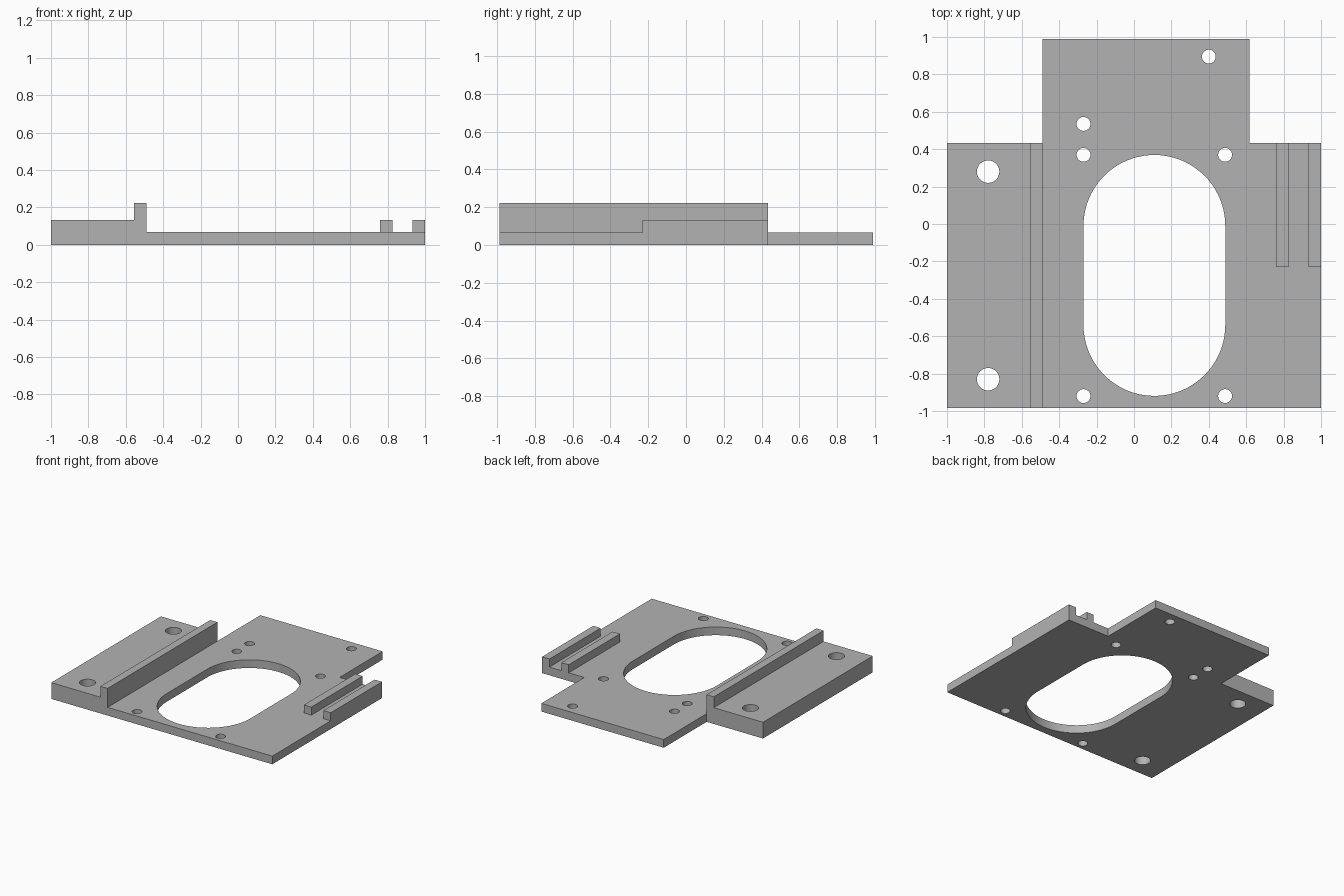
import bpy, bmesh
from math import pi, cos, sin

if "Cube" in bpy.data.objects:
    bpy.data.objects.remove(bpy.data.objects["Cube"])

FRONT, SHOULDER, BACK = -0.985, 0.433, 0.988
PLATE, STEP, RIB = 0.067, 0.133, 0.222

grey = bpy.data.materials.new("plain grey")
grey.use_nodes = True
grey.diffuse_color = (0.45, 0.45, 0.45, 1)
grey.node_tree.nodes["Principled BSDF"].inputs["Base Color"].default_value = grey.diffuse_color


def prism(name, points, offset):
    """Extrude a closed outline of 3D points along offset."""
    bm = bmesh.new()
    face = bm.faces.new([bm.verts.new(p) for p in points])
    result = bmesh.ops.extrude_face_region(bm, geom=[face], use_keep_orig=True)
    moved = [v for v in result["geom"] if isinstance(v, bmesh.types.BMVert)]
    bmesh.ops.translate(bm, verts=moved, vec=offset)
    bmesh.ops.recalc_face_normals(bm, faces=bm.faces)
    mesh = bpy.data.meshes.new(name)
    bm.to_mesh(mesh)
    bm.free()
    mesh.materials.append(grey)
    obj = bpy.data.objects.new(name, mesh)
    bpy.context.collection.objects.link(obj)
    return obj


def cutter(x, y_low, y_high, radius, steps=24):
    """Vertical round or slotted cutter through the full height."""
    points = []
    for y, start in ((y_high, 0), (y_low, pi)):
        for i in range(steps + 1):
            a = start + pi * i / steps
            if y_low == y_high and i == steps:
                continue
            points.append((x + radius * cos(a), y + radius * sin(a), -0.1))
    return prism("hole_cutter", points, (0, 0, 0.5))


def drill(obj, cutters):
    """Cut the openings, keep the result and discard the cutters."""
    for c in cutters:
        c.hide_render = True
        mod = obj.modifiers.new("opening", "BOOLEAN")
        mod.operation, mod.solver, mod.object = "DIFFERENCE", "EXACT", c
    bpy.context.view_layer.update()
    graph = bpy.context.evaluated_depsgraph_get()
    mesh = bpy.data.meshes.new_from_object(obj.evaluated_get(graph))
    obj.modifiers.clear()
    obj.data = mesh
    for c in cutters:
        bpy.data.objects.remove(c)
    bpy.ops.object.select_all(action="DESELECT")
    obj.select_set(True)
    bpy.context.view_layer.objects.active = obj
    bpy.ops.object.shade_smooth_by_angle(angle=0.5)


# Base plate with a rear tab
outline = [(-0.49, FRONT), (1, FRONT), (1, SHOULDER), (0.617, SHOULDER),
           (0.617, BACK), (-0.49, BACK)]
plate = prism("base_plate", [(x, y, 0) for x, y in outline], (0, 0, PLATE))

# Central slot and screw holes
corners = [(x, y) for x in (-0.27, 0.487) for y in (-0.92, 0.37)]
screws = corners + [(-0.27, 0.535), (0.4, 0.895)]
drill(plate, [cutter(0.109, -0.54, -0.01, 0.379, 40)]
      + [cutter(x, y, y, 0.037) for x, y in screws])

# Thick side flange with its upright rib
section = [(-1, 0), (-0.49, 0), (-0.49, RIB), (-0.555, RIB), (-0.555, STEP), (-1, STEP)]
flange = prism("side_flange", [(x, FRONT, z) for x, z in section],
               (0, SHOULDER - FRONT, 0))
drill(flange, [cutter(-0.78, y, y, 0.06) for y in (-0.83, 0.28)])

# Pair of guide rails
for name, x0, x1 in (("inner_rail", 0.758, 0.825), ("outer_rail", 0.933, 1)):
    section = [(x0, PLATE), (x1, PLATE), (x1, STEP), (x0, STEP)]
    prism(name, [(x, -0.23, z) for x, z in section], (0, SHOULDER + 0.23, 0))
